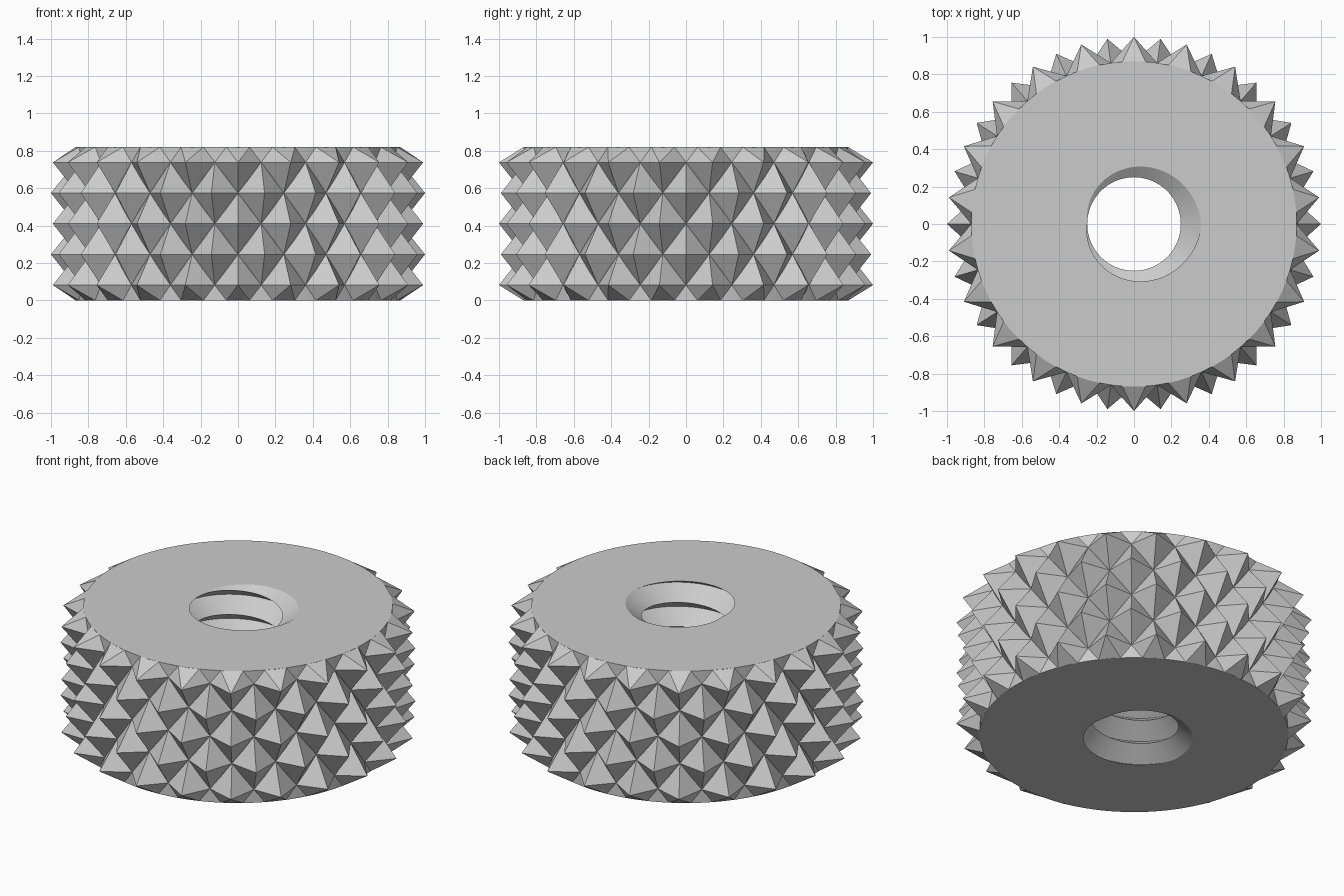
import bpy, bmesh
from math import sin, cos, pi, radians, floor, ceil

cube = bpy.data.objects.get("Cube")
if cube:
    bpy.data.objects.remove(cube, do_unlink=True)

HEIGHT = 0.82
CORE_R, TIP_R = 0.87, 1.0
COLUMNS, ROWS = 22, 5
MINOR_R, MAJOR_R, PITCH = 0.25, 0.36, 0.15
SEGMENTS = 88

metal = bpy.data.materials.new("grey metal")
metal.use_nodes = True
colour = (0.6, 0.6, 0.6, 1)
metal.diffuse_color = colour
metal.node_tree.nodes["Principled BSDF"].inputs["Base Color"].default_value = colour


def polar(r, angle, z):
    return (r * cos(angle), r * sin(angle), z)


def finish(bm, name):
    bmesh.ops.remove_doubles(bm, verts=bm.verts, dist=1e-5)
    bmesh.ops.dissolve_degenerate(bm, edges=bm.edges, dist=1e-5)
    bmesh.ops.recalc_face_normals(bm, faces=bm.faces)
    mesh = bpy.data.meshes.new(name)
    bm.to_mesh(mesh)
    bm.free()
    mesh.materials.append(metal)
    obj = bpy.data.objects.new(name, mesh)
    bpy.context.collection.objects.link(obj)
    return obj


# Core: one closed section per angle, joined round the axis, with a V thread
def thread_section(angle):
    groove = HEIGHT + PITCH * angle / (2 * pi)
    section = [(CORE_R, 0)]
    count = ceil(HEIGHT / PITCH) * 2 + 4
    for k in range(-count, 3):
        z = min(max(groove + k * PITCH / 2, 0), HEIGHT)
        turn = (z - groove) / PITCH
        off = abs(turn - floor(turn + 0.5)) * 2
        section.append((MAJOR_R + (MINOR_R - MAJOR_R) * off, z))
    return section + [(CORE_R, HEIGHT)]


bm = bmesh.new()
loops = []
for i in range(SEGMENTS + 1):
    a = 2 * pi * i / SEGMENTS
    loops.append([bm.verts.new(polar(r, a, z)) for r, z in thread_section(a)])
for first, second in zip(loops, loops[1:]):
    for j in range(len(first)):
        bm.faces.new((first[j - 1], first[j], second[j], second[j - 1]))
core = finish(bm, "threaded_core")
core.data.shade_smooth()
core.data.set_sharp_from_angle(angle=radians(30))

# Knurling: staggered rows of four-sided points, cut off at both rims
bm = bmesh.new()
half = pi / COLUMNS
rise = HEIGHT / ROWS
for row in range(ROWS):
    z = rise * (row + 0.5)
    for col in range(COLUMNS):
        a = 2 * half * col + (half if row % 2 == 0 else 0)

        def corner(da, dz):
            return bm.verts.new(polar(CORE_R, a + da * half, z + dz * rise))

        ring = [corner(1, 0)]
        ring += [corner(0.5, 0.5), corner(-0.5, 0.5)] if row == ROWS - 1 else [corner(0, 1)]
        ring.append(corner(-1, 0))
        ring += [corner(-0.5, -0.5), corner(0.5, -0.5)] if row == 0 else [corner(0, -1)]
        tip = bm.verts.new(polar(TIP_R, a, z))
        for j in range(len(ring)):
            bm.faces.new((ring[j - 1], ring[j], tip))
bmesh.ops.remove_doubles(bm, verts=bm.verts, dist=1e-5)
finish(bm, "knurled_grip")
